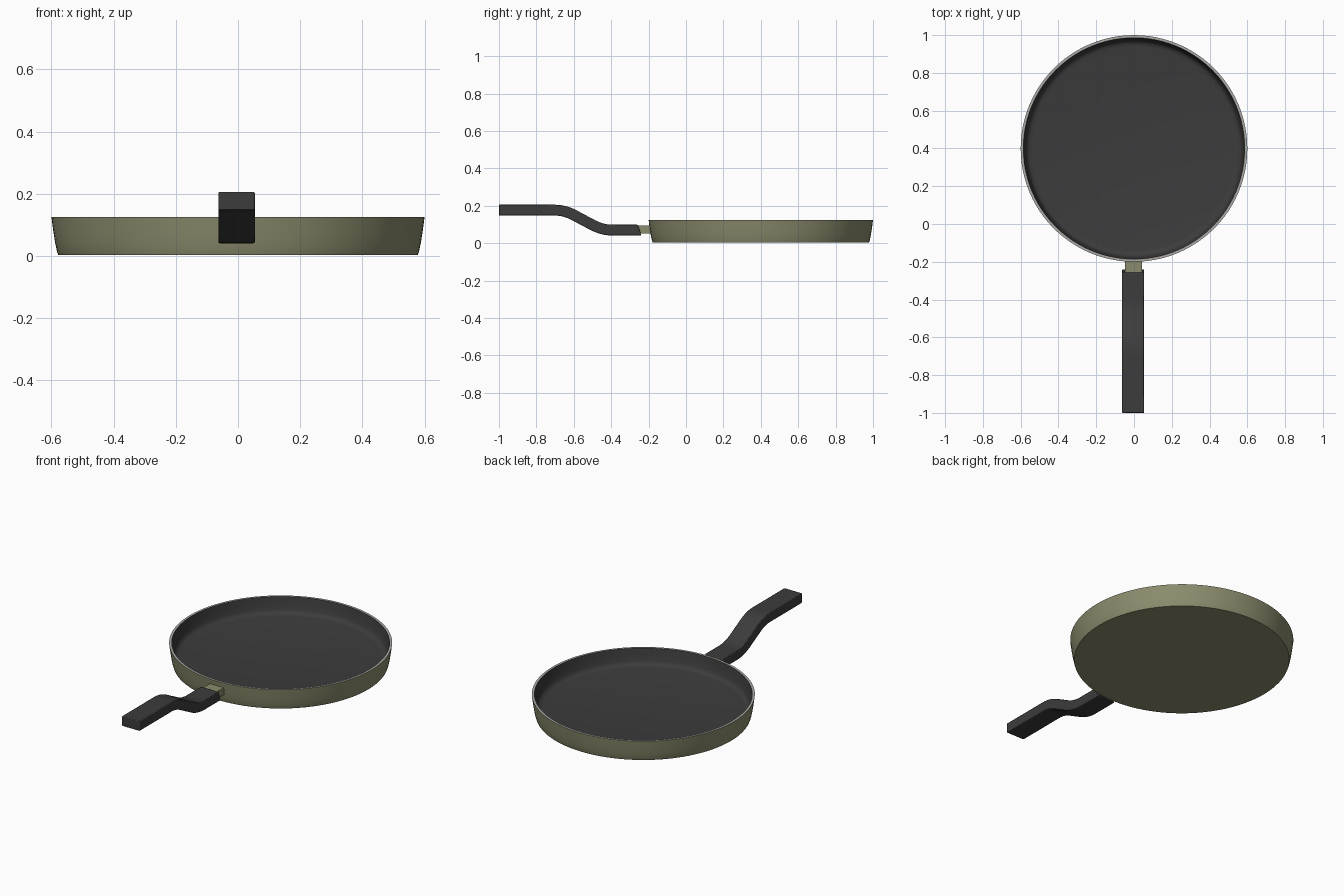
import bpy, bmesh, math
from mathutils import Vector

if "Cube" in bpy.data.objects:
    bpy.data.objects.remove(bpy.data.objects["Cube"])


def material(name, rgb):
    m = bpy.data.materials.new(name)
    m.diffuse_color = (*rgb, 1.0)
    m.use_nodes = True
    m.node_tree.nodes["Principled BSDF"].inputs["Base Color"].default_value = m.diffuse_color
    return m


OLIVE = material("olive enamel", (0.26, 0.26, 0.155))
BLACK = material("dark coating", (0.045, 0.045, 0.045))
STEEL = material("bare rim metal", (0.40, 0.40, 0.38))


def finish(bm, name, mats, angle=30):
    bmesh.ops.recalc_face_normals(bm, faces=bm.faces)
    me = bpy.data.meshes.new(name)
    bm.to_mesh(me)
    bm.free()
    for m in mats:
        me.materials.append(m)
    ob = bpy.data.objects.new(name, me)
    bpy.context.collection.objects.link(ob)
    bpy.ops.object.select_all(action='DESELECT')
    ob.select_set(True)
    bpy.context.view_layer.objects.active = ob
    bpy.ops.object.shade_smooth_by_angle(angle=math.radians(angle))
    return ob


# Pan body: lathe profile (radius, z, material of the band that ends here)
SEG = 96
CENTRE_Y = 0.4
profile = [(0.578, 0.003, 0), (0.582, 0.014, 0), (0.588, 0.042, 0), (0.594, 0.08, 0),
           (0.6, 0.125, 0), (0.586, 0.125, 2), (0.580, 0.09, 1), (0.573, 0.055, 1),
           (0.567, 0.042, 1), (0.556, 0.034, 1), (0.54, 0.031, 1)]
bm = bmesh.new()
rings = []
for r, z, _ in profile:
    rings.append([bm.verts.new((r * math.cos(2 * math.pi * i / SEG),
                                CENTRE_Y + r * math.sin(2 * math.pi * i / SEG), z))
                  for i in range(SEG)])
for k in range(1, len(rings)):
    for i in range(SEG):
        j = (i + 1) % SEG
        f = bm.faces.new((rings[k - 1][i], rings[k - 1][j], rings[k][j], rings[k][i]))
        f.material_index = profile[k][2]
bm.faces.new(rings[0]).material_index = 0    # underside
bm.faces.new(rings[-1]).material_index = 1   # cooking surface
finish(bm, "pan_body", [OLIVE, BLACK, STEEL])


def side_extrusion(name, outline_pairs, x0, x1, mat, bevel):
    """Sweep (top, bottom) pairs of (y, z) points between two x planes."""
    bm = bmesh.new()
    loops = []
    for (ty, tz), (by, bz) in outline_pairs:
        loops.append([bm.verts.new(p) for p in
                      ((x0, ty, tz), (x1, ty, tz), (x1, by, bz), (x0, by, bz))])
    for a, b in zip(loops, loops[1:]):
        for i in range(4):
            j = (i + 1) % 4
            bm.faces.new((a[i], a[j], b[j], b[i]))
    bm.faces.new(loops[0])
    bm.faces.new(loops[-1])
    ob = finish(bm, name, [mat])
    if bevel:
        mod = ob.modifiers.new("soft edges", 'BEVEL')
        mod.width = bevel
        mod.segments = 2
        mod.limit_method = 'ANGLE'
        mod.angle_limit = math.radians(50)
    return ob


# Handle: S-bent bar, centre line (y, z) with rounded bends
def bend(a, b, c, n=8):
    a, b, c = Vector(a), Vector(b), Vector(c)
    return [a * (1 - t) ** 2 + b * 2 * t * (1 - t) + c * t * t
            for t in (i / n for i in range(n + 1))]


HALF = 0.029
path = [Vector((-1.0, 0.177))]
path += bend((-0.70, 0.177), (-0.645, 0.177), (-0.59, 0.146))
path += bend((-0.50, 0.098), (-0.447, 0.07), (-0.39, 0.07))
path.append(Vector((-0.249, 0.07)))
pairs = []
for i, p in enumerate(path):
    d = (path[min(i + 1, len(path) - 1)] - path[max(i - 1, 0)]).normalized()
    if i in (0, len(path) - 1):
        d = Vector((1, 0))
    n = Vector((-d.y, d.x)) * HALF
    pairs.append((p + n, p - n))
pairs[-1] = ((-0.257, 0.099), (-0.239, 0.041))   # slanted end by the pan
side_extrusion("handle", pairs, -0.063, 0.054, BLACK, 0.004)

# Bracket joining handle and pan wall
side_extrusion("handle_bracket", [((-0.30, 0.094), (-0.30, 0.052)),
                                  ((-0.188, 0.096), (-0.188, 0.052))],
               -0.048, 0.042, OLIVE, 0)
